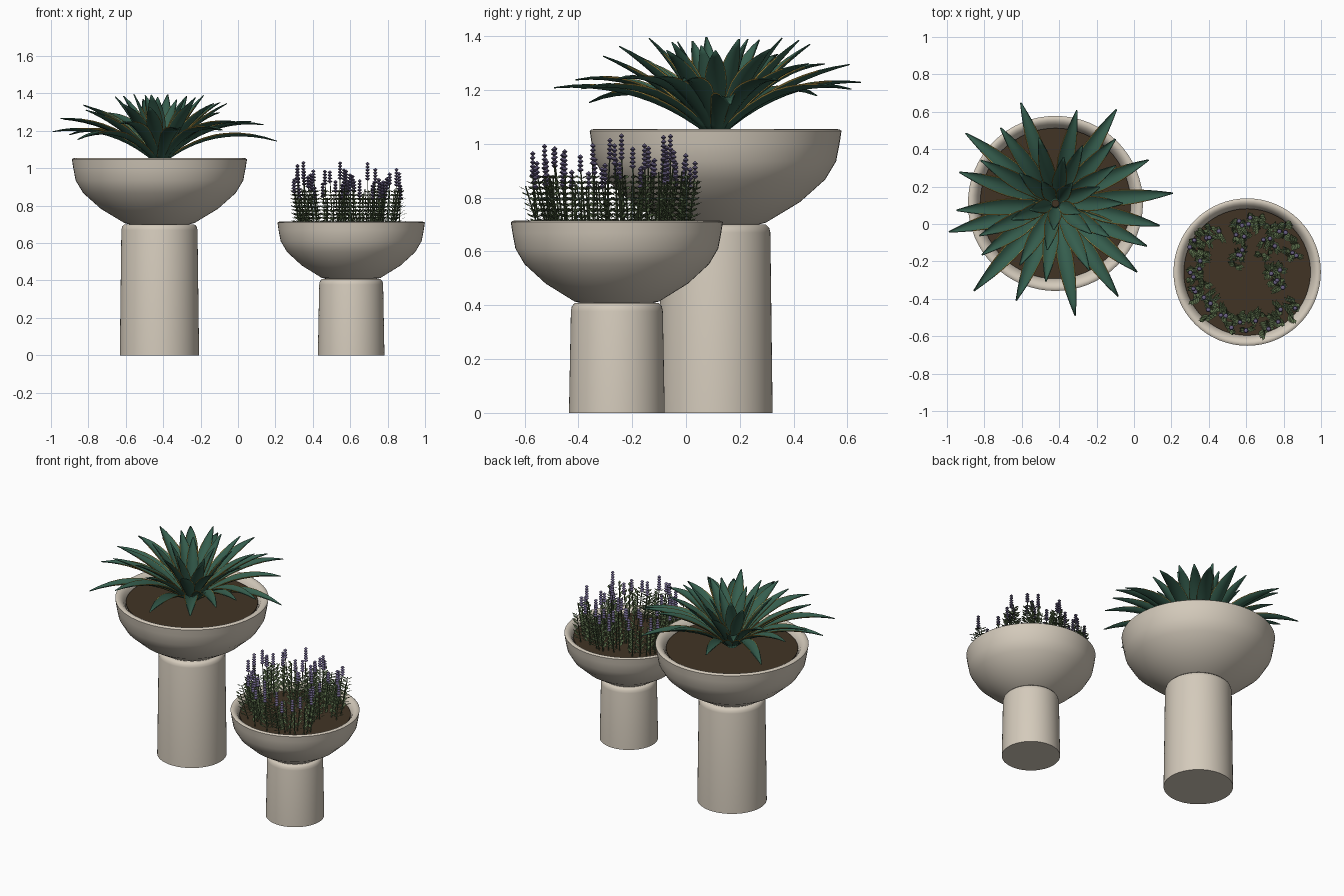
import bpy, bmesh, math, random
from mathutils import Vector

random.seed(7)
if "Cube" in bpy.data.objects:
    bpy.data.objects.remove(bpy.data.objects["Cube"])


def material(name, rgb):
    m = bpy.data.materials.new(name)
    m.use_nodes = True
    m.diffuse_color = (*rgb, 1)
    m.node_tree.nodes["Principled BSDF"].inputs["Base Color"].default_value = (*rgb, 1)
    return m


STONE = material("warm stone", (0.66, 0.595, 0.50))
SOIL = material("dark soil", (0.053, 0.034, 0.018))
LEAF = material("blue green leaf", (0.036, 0.112, 0.076))
GOLD = material("golden leaf edge", (0.45, 0.30, 0.06))
STEM = material("herb green", (0.09, 0.135, 0.06))
BLOOM = material("lavender purple", (0.14, 0.115, 0.225))


def finish(name, bm, mats, smooth):
    me = bpy.data.meshes.new(name)
    bm.to_mesh(me)
    bm.free()
    for m in mats:
        me.materials.append(m)
    ob = bpy.data.objects.new(name, me)
    bpy.context.collection.objects.link(ob)
    bpy.ops.object.select_all(action='DESELECT')
    ob.select_set(True)
    bpy.context.view_layer.objects.active = ob
    bpy.ops.object.shade_smooth_by_angle(angle=math.radians(smooth))
    return ob


def lathe(name, centre, profile, mat, sides=64):
    """Spin a (radius, z) profile; the ends are capped."""
    bm = bmesh.new()
    rings = []
    for r, z in profile:
        rings.append([bm.verts.new((centre[0] + r * math.cos(i * math.tau / sides),
                                    centre[1] + r * math.sin(i * math.tau / sides), z))
                      for i in range(sides)])
    for a, b in zip(rings, rings[1:]):
        for i in range(sides):
            j = (i + 1) % sides
            bm.faces.new((a[i], a[j], b[j], b[i]))
    bm.faces.new(rings[0][::-1])
    bm.faces.new(rings[-1])
    return finish(name, bm, [mat], 50)


def planter(name, centre, base_r, base_top, rim_r, rim_z):
    # Tapered pedestal with a rounded shoulder
    lathe(name + "_pedestal", centre,
          [(base_r, 0), (base_r * 0.96, base_top - 0.03), (base_r * 0.94, base_top - 0.012),
           (base_r * 0.88, base_top)], STONE)
    # Bowl: outer wall, rounded lip, inner wall down to the soil
    h = rim_z - base_top
    outer = [(0.34, 0), (0.40, 0.02), (0.67, 0.235), (0.87, 0.47), (0.957, 0.66), (0.985, 0.85), (1, 0.98)]
    inner = [(0.985, 0.995), (0.96, 1), (0.93, 0.985), (0.90, 0.95), (0.87, 0.88), (0.85, 0.78)]
    lathe(name + "_bowl", centre,
          [(rim_r * r, base_top + h * z) for r, z in outer + inner], STONE)
    soil_z = rim_z - 0.035
    lathe(name + "_soil", centre, [(rim_r * 0.86, soil_z - 0.01), (rim_r * 0.86, soil_z)], SOIL)
    return soil_z


TALL, LOW = (-0.42, 0.11), (0.605, -0.257)
tall_soil = planter("tall_planter", TALL, 0.212, 0.70, 0.468, 1.055)
low_soil = planter("low_planter", LOW, 0.178, 0.408, 0.394, 0.715)

# Rosette plant: arching folded leaves given by heading (degrees) and reach
LEAVES = [(109, .57), (77, .51), (57, .6), (47, .47), (25, .55), (5, .63), (-12, .57), (-25, .54),
          (-40, .57), (-56, .6), (-80, .61), (-63, .4), (-97, .42), (-112, .56), (-120, .38),
          (-133, .64), (-145, .48), (-165, .59), (-157, .44), (-176, .53), (162, .54), (150, .46),
          (142, .61), (126, .5), (104, .36), (65, .34), (32, .38), (0, .36), (-32, .34)]
LEAVES += [(i * 60 + 20, .25) for i in range(6)] + [(i * 72 + 50, .14) for i in range(5)]


def leaf(bm, heading, reach, steps=10):
    a = math.radians(heading)
    out, side = Vector((math.cos(a), math.sin(a), 0)), Vector((-math.sin(a), math.cos(a), 0))
    up, origin = Vector((0, 0, 1)), Vector((*TALL, 0))
    tip_z = 1.405 - 1.4 * reach ** 4 + random.uniform(-0.04, 0.0)
    p0 = origin + out * 0.02 + up * (tall_soil + 0.01)
    p1 = origin + out * reach * 0.45 + up * (1.20 + 0.1 * reach + random.uniform(-0.03, 0.02))
    p2 = origin + out * reach + up * tip_z
    half = 0.034 + 0.014 * min(reach, 0.55)
    rows = []
    for k in range(steps + 1):
        t = k / steps
        p = p0 * (1 - t) ** 2 + p1 * 2 * t * (1 - t) + p2 * t * t
        tangent = ((p1 - p0) * (1 - t) + (p2 - p1) * t).normalized()
        normal = tangent.cross(side)
        if normal.z < 0:
            normal.negate()
        w = half * (0.4 + 1.2 * t if t < 0.5 else max(0.03, 1 - ((t - 0.5) * 2) ** 2))
        rows.append([bm.verts.new(p + side * w * s + normal * w * 0.45 * s * s)
                     for s in (-1, -0.93, -0.5, 0, 0.5, 0.93, 1)])
    for k in range(steps):
        r, q = rows[k], rows[k + 1]
        for i in range(6):
            face = bm.faces.new((r[i], q[i], q[i + 1], r[i + 1]))
            # Golden margin fading out before the tip
            face.material_index = 1 if i in (0, 5) and k < 8 else 0


bm = bmesh.new()
for heading, reach in LEAVES:
    leaf(bm, heading, reach)
rosette = finish("rosette_leaves", bm, [LEAF, GOLD], 50)
thick = rosette.modifiers.new("leaf_thickness", 'SOLIDIFY')
thick.thickness = 0.004

# Flowering herbs: upright stems with feathered leaves and tiered blossom spikes
spots = []
for start, end, count in ((125, 225, 26), (225, 325, 22), (15, 50, 6)):
    for i in range(count):
        a = math.radians(start + (end - start) * (i + random.random()) / count)
        r = random.uniform(0.225, 0.305)
        spots.append((r * math.cos(a), r * math.sin(a)))
for cx, cy, spread, count in ((0.03, 0.16, 0.12, 26), (0.16, -0.03, 0.06, 9)):
    spots += [(cx + random.uniform(-spread, spread), cy + random.uniform(-spread, spread))
              for i in range(count)]


def spindle(bm, p, radius, height, sides=6):
    """Small double cone used for one tier of blossoms."""
    ring = [bm.verts.new(p + Vector((radius * math.cos(i * math.tau / sides),
                                     radius * math.sin(i * math.tau / sides), 0)))
            for i in range(sides)]
    top = bm.verts.new(p + Vector((0, 0, height / 2)))
    low = bm.verts.new(p - Vector((0, 0, height / 2)))
    for i in range(sides):
        j = (i + 1) % sides
        bm.faces.new((ring[i], ring[j], top))
        bm.faces.new((ring[j], ring[i], low))


def blade(bm, p, a, length):
    """Narrow upswept diamond leaf."""
    out, side = Vector((math.cos(a), math.sin(a), 0.45)), Vector((-math.sin(a), math.cos(a), 0))
    mid = p + out * length * 0.55
    vs = [p, mid + side * 0.009, p + out * length, mid - side * 0.009]
    bm.faces.new([bm.verts.new(v) for v in vs])


green, purple = bmesh.new(), bmesh.new()
for n, (x, y) in enumerate(spots):
    foot = Vector((LOW[0] + x, LOW[1] + y, low_soil))
    blooming = n % 2 == 0
    height = random.uniform(0.16, 0.28) if blooming else random.uniform(0.15, 0.22)
    lean = Vector((x, y, 0)) * 0.1 + Vector((random.uniform(-.02, .02), random.uniform(-.02, .02), 0))
    top = foot + lean + Vector((0, 0, height))
    # Stem
    rings = [[green.verts.new(p + Vector((w * math.cos(i * math.tau / 3), w * math.sin(i * math.tau / 3), 0)))
              for i in range(3)] for p, w in ((foot, 0.004), (top, 0.003))]
    for i in range(3):
        j = (i + 1) % 3
        green.faces.new((rings[0][i], rings[0][j], rings[1][j], rings[1][i]))
    # Feathered leaves in alternating pairs
    turn = random.uniform(0, math.pi)
    tiers = int(min(height, 0.21) / 0.021)
    for k in range(1, tiers + 1):
        for s in (0, math.pi):
            blade(green, foot.lerp(top, k * 0.021 / height), turn + s + (k % 2) * 0.4,
                  0.052 - 0.02 * k / tiers)
    # Blossom spike
    if blooming:
        for k in range(random.randint(4, 6)):
            spindle(purple, top + Vector((0, 0, 0.016 * k - 0.01)), 0.0145 - 0.0006 * k, 0.021)
finish("herb_foliage", green, [STEM], 60)
finish("herb_blossoms", purple, [BLOOM], 75)
